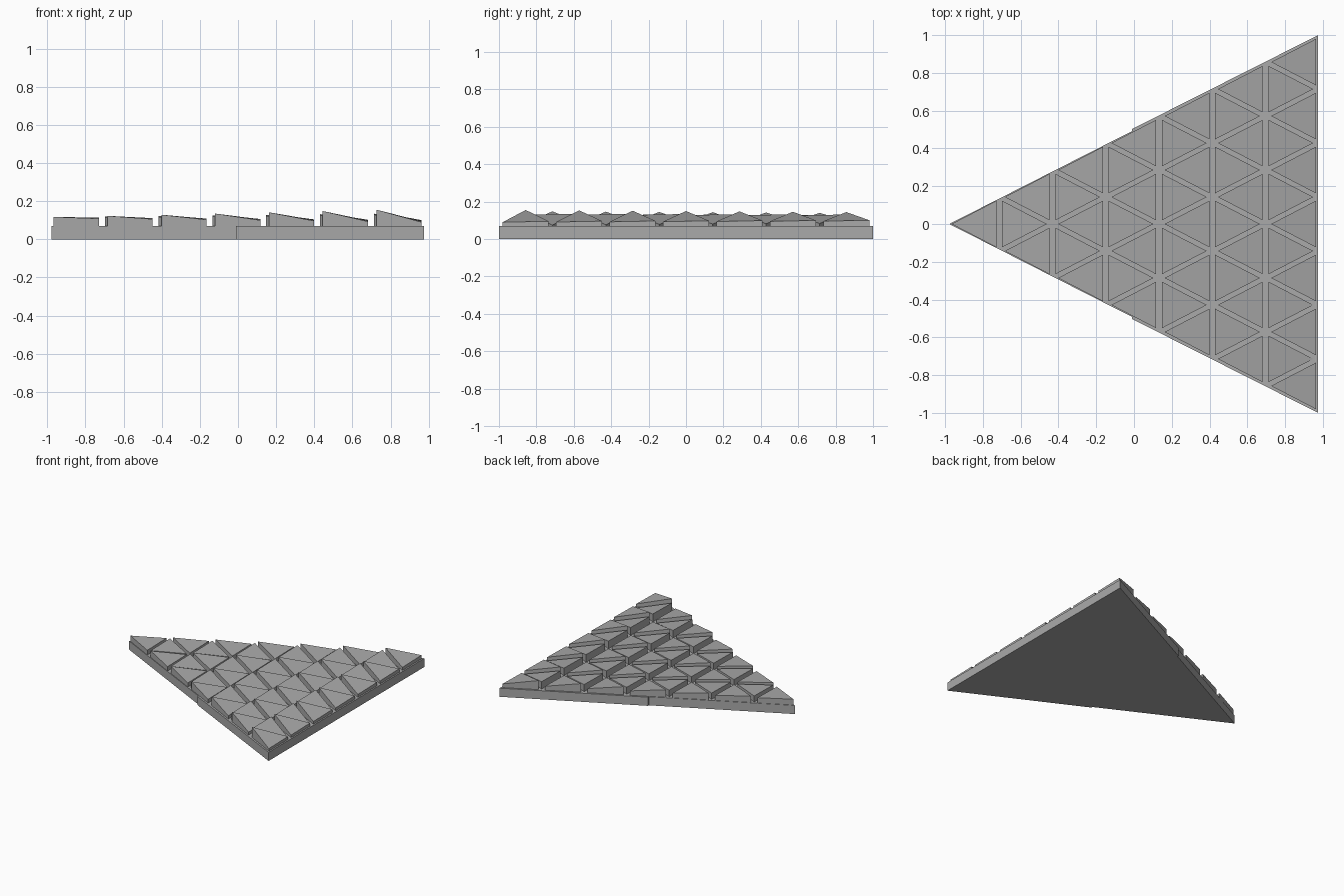
import bpy
import bmesh

if "Cube" in bpy.data.objects:
    bpy.data.objects.remove(bpy.data.objects["Cube"], do_unlink=True)

grey = bpy.data.materials.new("plain_grey")
grey.use_nodes = True
colour = (0.4, 0.4, 0.4, 1)
grey.diffuse_color = colour
grey.node_tree.nodes["Principled BSDF"].inputs["Base Color"].default_value = colour

BASE_TOP = 0.07
ROWS = 7
PITCH_X, PITCH_Y = 0.282, 2 / 7
TILE_H, TILE_HALF = 0.237, 0.123
CENTRE_Z = 0.113


def prism(name, outline, bottom, top):
    """Vertical prism over a flat outline; top(x, y) gives the upper height."""
    bm = bmesh.new()
    lower = [bm.verts.new((x, y, bottom)) for x, y in outline]
    upper = [bm.verts.new((x, y, top(x, y))) for x, y in outline]
    bm.faces.new(lower)
    bm.faces.new(upper)
    for i in range(len(outline)):
        j = (i + 1) % len(outline)
        bm.faces.new((lower[i], lower[j], upper[j], upper[i]))
    bmesh.ops.recalc_face_normals(bm, faces=bm.faces)
    mesh = bpy.data.meshes.new(name)
    bm.to_mesh(mesh)
    bm.free()
    mesh.materials.append(grey)
    obj = bpy.data.objects.new(name, mesh)
    bpy.context.collection.objects.link(obj)


def tile(name, flat_x, y, direction):
    """Triangular tile with its flat side at flat_x and its tip along direction."""
    cx = flat_x + direction * TILE_H / 3
    tilt = (0.025 + 0.12 * (cx + 0.82)) * (1 - 0.18 * y)
    outline = [(flat_x, y - TILE_HALF), (flat_x, y + TILE_HALF),
               (flat_x + direction * TILE_H, y)]
    prism(name, outline, BASE_TOP - 0.005,
          lambda px, py: CENTRE_Z - tilt * (px - cx) + 0.02 * (py - y))


# Base plate in two halves with a small step at the seam
prism("base_tip", [(-0.978, 0), (-0.01, -0.492), (-0.01, 0.492)],
      0, lambda x, y: BASE_TOP)
prism("base_wide", [(-0.01, -0.503), (0.975, -1), (0.975, 1), (-0.01, 0.503)],
      0, lambda x, y: BASE_TOP)

# Rows of tilted tiles, alternating in direction
for row in range(ROWS):
    edge = 0.963 - PITCH_X * (ROWS - 1 - row)
    for i in range(row + 1):
        tile(f"tile_{row}_{i}", edge, (i - row / 2) * PITCH_Y, -1)
    for i in range(row):
        tile(f"reverse_tile_{row}_{i}", edge - PITCH_X + 0.031,
             (i - (row - 1) / 2) * PITCH_Y, 1)
